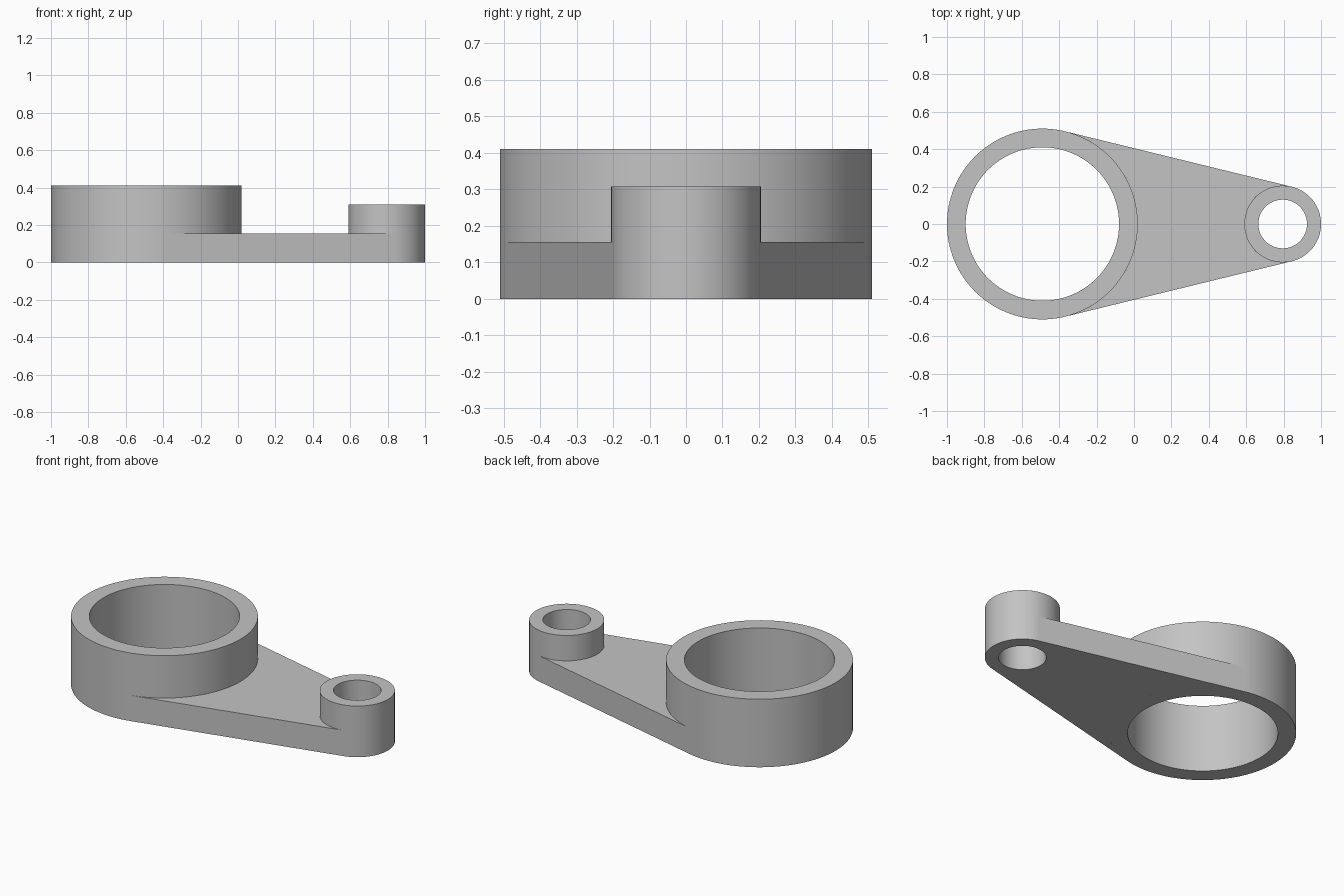
import bpy
import bmesh
from math import acos, cos, sin, pi, radians

cube = bpy.data.objects.get("Cube")
if cube:
    bpy.data.objects.remove(cube, do_unlink=True)

SEGMENTS = 128
BIG_X, BIG_R, BIG_BORE, BIG_H = -0.49, 0.51, 0.41, 0.41
SMALL_X, SMALL_R, SMALL_BORE, SMALL_H = 0.795, 0.205, 0.13, 0.308
WEB_H = 0.155

grey = bpy.data.materials.new("plain grey")
grey.use_nodes = True
colour = (0.55, 0.55, 0.55, 1)
grey.diffuse_color = colour
grey.node_tree.nodes["Principled BSDF"].inputs["Base Color"].default_value = colour


def arc(cx, radius, start, end, count):
    """Points on a circle centred on the x axis."""
    step = (end - start) / count
    return [(cx + radius * cos(start + i * step), radius * sin(start + i * step))
            for i in range(count + 1)]


def finish(name, bm):
    bmesh.ops.recalc_face_normals(bm, faces=bm.faces)
    mesh = bpy.data.meshes.new(name)
    bm.to_mesh(mesh)
    bm.free()
    mesh.materials.append(grey)
    obj = bpy.data.objects.new(name, mesh)
    bpy.context.collection.objects.link(obj)
    bpy.ops.object.select_all(action="DESELECT")
    obj.select_set(True)
    bpy.context.view_layer.objects.active = obj
    bpy.ops.object.shade_smooth_by_angle(angle=radians(30))
    return obj


def make_ring(name, cx, outer, bore, height):
    """Hollow boss: a rectangular section swept around its axis."""
    bm = bmesh.new()
    section = [(outer, 0), (outer, height), (bore, height), (bore, 0)]
    loops = [[bm.verts.new((x, y, z)) for x, y in arc(cx, r, 0, 2 * pi, SEGMENTS)[:-1]]
             for r, z in section]
    for k in range(len(loops)):
        a, b = loops[k], loops[(k + 1) % len(loops)]
        for i in range(SEGMENTS):
            j = (i + 1) % SEGMENTS
            bm.faces.new((a[i], a[j], b[j], b[i]))
    return finish(name, bm)


def make_web(name):
    """Tapered arm tangent to both bosses, its ends hugging their walls."""
    tangent = acos((BIG_R - SMALL_R) / (SMALL_X - BIG_X))
    outline = arc(BIG_X, BIG_R, tangent, -tangent, 56)
    outline += arc(SMALL_X, SMALL_R, 2 * pi - tangent, tangent, 72)
    bm = bmesh.new()
    base = bm.faces.new([bm.verts.new((x, y, 0)) for x, y in outline])
    result = bmesh.ops.extrude_face_region(bm, geom=[base], use_keep_orig=True)
    top = [v for v in result["geom"] if isinstance(v, bmesh.types.BMVert)]
    bmesh.ops.translate(bm, verts=top, vec=(0, 0, WEB_H))
    return finish(name, bm)


make_ring("large_boss", BIG_X, BIG_R, BIG_BORE, BIG_H)
make_ring("small_boss", SMALL_X, SMALL_R, SMALL_BORE, SMALL_H)
make_web("connecting_arm")
